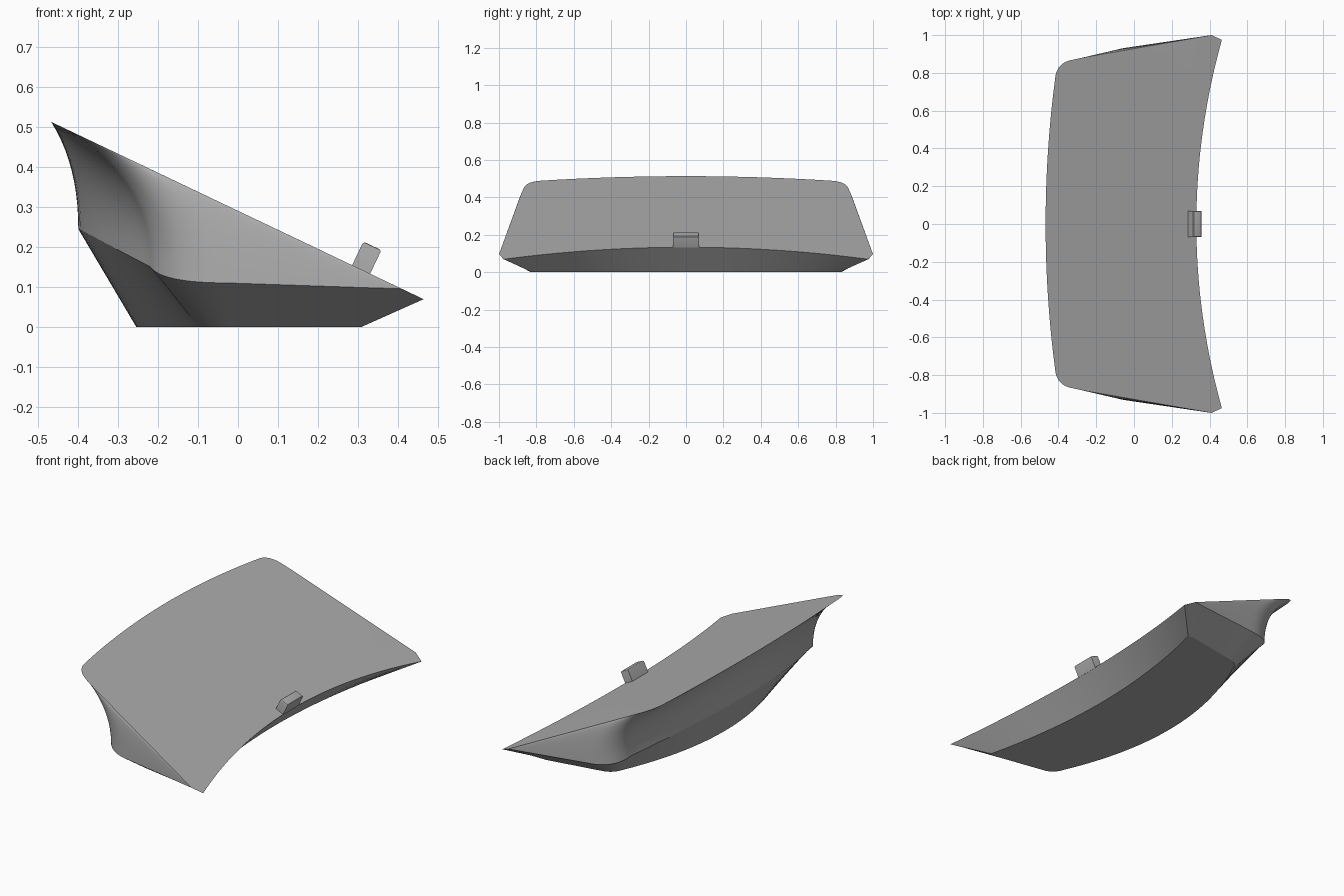
import bpy, bmesh, math
from mathutils import Vector

cube = bpy.data.objects.get("Cube")
if cube:
    bpy.data.objects.remove(cube)

grey = bpy.data.materials.new("mid_grey")
grey.use_nodes = True
colour = (0.42, 0.42, 0.42, 1)
grey.diffuse_color = colour
grey.node_tree.nodes["Principled BSDF"].inputs["Base Color"].default_value = colour

FRONT, NOSE, SIDE, CORNER, BACK = 14, 3, 18, 12, 16   # samples per section
SKIRT = 10                                            # rings in the concave wall


def deck_z(x):
    return 0.2905 - 0.476 * x


def bezier(a, b, c, t):
    return a * (1 - t) ** 2 + b * 2 * t * (1 - t) + c * t * t


def half_outline(front_x, front_end, nose_end, side_end, control, back_end, back_x):
    """Plan outline from the front centre round to the back centre."""
    f, n, s, c, b = (Vector(p) for p in (front_end, nose_end, side_end, control, back_end))
    pts = []
    for i in range(FRONT):
        t = i / FRONT
        pts.append(Vector((front_x + (f.x - front_x) * t * t, f.y * t)))
    pts += [f.lerp(n, i / NOSE) for i in range(NOSE)]
    pts += [n.lerp(s, i / SIDE) for i in range(SIDE)]
    pts += [bezier(s, c, b, i / CORNER) for i in range(CORNER)]
    for i in range(BACK + 1):
        t = 1 - i / BACK
        pts.append(Vector((back_x + (b.x - back_x) * t * t, b.y * t)))
    return pts


def rim_z(i, p):
    side_start = FRONT + NOSE
    corner_start = side_start + SIDE
    back_start = corner_start + CORNER
    if i <= side_start:
        return deck_z(p.x)
    if i <= corner_start:
        t = (i - side_start) / SIDE
        return 0.095 + 0.015 * t
    if i < back_start:
        t = (i - corner_start) / CORNER
        return 0.11 + 0.04 * t * t
    return 0.245 - 0.525 * (p.x + 0.4)


def full_loop(half):
    return half + [Vector((p.x, -p.y, p.z)) for p in half[-2:0:-1]]


# Base, rim and deck outlines
base = half_outline(0.21, (0.31, 0.82), (0.29, 0.83), (-0.02, 0.775),
                    (-0.08, 0.765), (-0.10, 0.70), -0.255)
rim = half_outline(0.33, (0.465, 0.975), (0.41, 1.0), (-0.03, 0.935),
                   (-0.19, 0.915), (-0.22, 0.80), -0.40)
deck = half_outline(0.33, (0.465, 0.975), (0.41, 1.0), (-0.34, 0.866),
                    (-0.40, 0.85), (-0.415, 0.79), -0.468)
base = [Vector((p.x, p.y, 0)) for p in base]
rim = [Vector((p.x, p.y, rim_z(i, p))) for i, p in enumerate(rim)]
deck = [Vector((p.x, p.y, deck_z(p.x))) for p in deck]

# Concave wall between rim and deck
rings = [full_loop(base)]
for k in range(SKIRT + 1):
    ring = []
    for r, d in zip(rim, deck):
        control = Vector((r.x, r.y, r.z + 0.6 * (d.z - r.z)))
        ring.append(bezier(r, control, d, k / SKIRT))
    rings.append(full_loop(ring))

bm = bmesh.new()
loops = [[bm.verts.new(p) for p in ring] for ring in rings]
count = len(loops[0])
for low, high in zip(loops, loops[1:]):
    for i in range(count):
        j = (i + 1) % count
        bm.faces.new((low[i], low[j], high[j], high[i]))
bm.faces.new(loops[0][::-1])
bm.faces.new(loops[-1])
bmesh.ops.remove_doubles(bm, verts=bm.verts[:], dist=0.0002)
bmesh.ops.recalc_face_normals(bm, faces=bm.faces[:])


def finish(bm, name):
    mesh = bpy.data.meshes.new(name)
    bm.to_mesh(mesh)
    bm.free()
    obj = bpy.data.objects.new(name, mesh)
    bpy.context.collection.objects.link(obj)
    mesh.materials.append(grey)
    bpy.ops.object.select_all(action="DESELECT")
    obj.select_set(True)
    bpy.context.view_layer.objects.active = obj
    bpy.ops.object.shade_smooth_by_angle(angle=math.radians(28))
    return obj


finish(bm, "wedge_body")

# Small upright tab on the front edge of the deck
bm = bmesh.new()
bmesh.ops.create_cube(bm, size=1)
bmesh.ops.scale(bm, vec=(0.05, 0.14, 0.068), verts=bm.verts[:])
top_edges = [e for e in bm.edges if all(v.co.z > 0 for v in e.verts)]
bmesh.ops.bevel(bm, geom=top_edges, offset=0.007, segments=3, profile=0.5, affect="EDGES")
tab = finish(bm, "stop_tab")
tab.rotation_euler.y = math.atan(0.476)
tab.location = (0.322, 0, 0.172)
